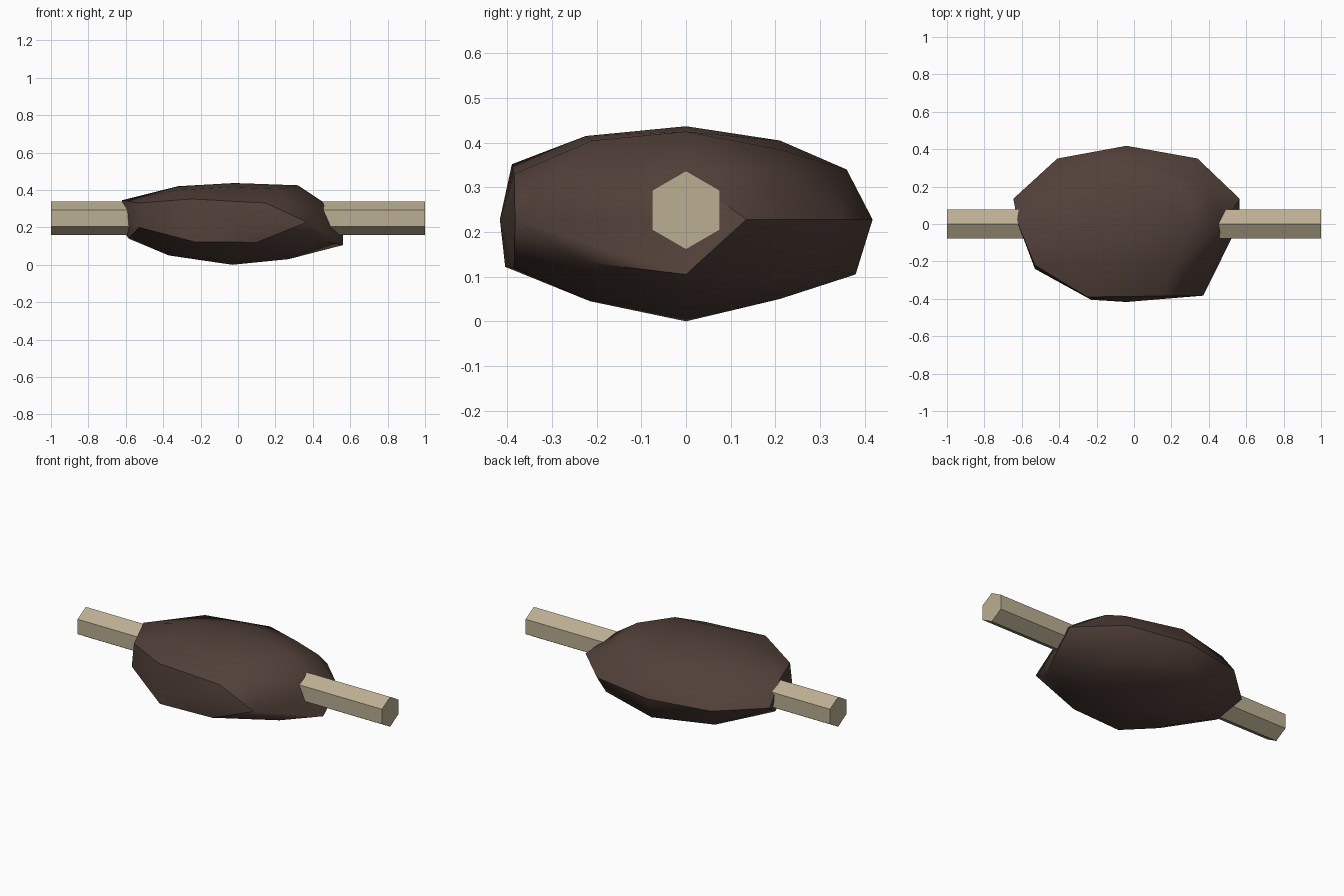
import bpy, bmesh, math

if "Cube" in bpy.data.objects:
    bpy.data.objects.remove(bpy.data.objects["Cube"])


def material(name, rgb):
    m = bpy.data.materials.new(name)
    m.diffuse_color = (*rgb, 1)
    m.use_nodes = True
    m.node_tree.nodes["Principled BSDF"].inputs["Base Color"].default_value = m.diffuse_color
    return m


def add_object(name, bm, mat):
    mesh = bpy.data.meshes.new(name)
    bmesh.ops.recalc_face_normals(bm, faces=bm.faces)
    bm.to_mesh(mesh)
    bm.free()
    mesh.materials.append(mat)
    ob = bpy.data.objects.new(name, mesh)
    bpy.context.collection.objects.link(ob)
    return ob


bone_mat = material("pale bone", (0.50, 0.43, 0.29))
meat_mat = material("roasted brown", (0.085, 0.052, 0.042))

# bone: hexagonal rod along x, corner pointing up
bm = bmesh.new()
ends = []
for x in (-1, 1):
    ends.append([bm.verts.new((x, 0.0885 * math.sin(i * math.pi / 3),
                               0.249 + 0.0885 * math.cos(i * math.pi / 3)))
                 for i in range(6)])
    bm.faces.new(ends[-1])
for i in range(6):
    j = (i + 1) % 6
    bm.faces.new((ends[0][i], ends[0][j], ends[1][j], ends[1][i]))
add_object("bone", bm, bone_mat)

# meat: lumpy faceted joint, hull of its main corners
corners = [
    # crown
    (-.32, 0, .42), (-.02, 0, .437), (.32, 0, .425), (-.05, .21, .405),
    (-.05, -.225, .415), (-.32, -.2, .40), (.24, .21, .385), (.22, -.21, .405),
    # shoulder
    (-.04, .36, .34), (-.25, -.39, .352), (.15, -.385, .33), (-.62, 0, .345),
    (.47, 0, .325), (.38, .22, .335), (-.53, -.22, .33), (-.4, .26, .35),
    # waist
    (-.04, .418, .228), (-.04, -.417, .228), (.34, .35, .228),
    (-.41, .35, .228), (-.645, .135, .228), (.565, .135, .228),
    (.37, -.383, .228), (-.53, -.24, .2), (-.61, 0, .22),
    # underside edge
    (-.04, .38, .105), (-.23, -.405, .122), (.56, 0, .105), (-.585, 0, .14),
    (.43, -.225, .132), (.1, -.385, .12), (.33, .28, .12), (-.38, .27, .11),
    # belly
    (-.37, 0, .05), (-.03, 0, 0), (.27, 0, .03), (0, .21, .05),
    (-.05, -.215, .045), (-.36, -.22, .1),
]
bm = bmesh.new()
for c in corners:
    bm.verts.new(c)
hull = bmesh.ops.convex_hull(bm, input=bm.verts)
loose = [v for v in bm.verts if not v.link_faces]
bmesh.ops.delete(bm, geom=loose, context='VERTS')
meat = add_object("meat", bm, meat_mat)
bpy.context.view_layer.objects.active = meat
meat.select_set(True)
bpy.ops.object.shade_smooth_by_angle(angle=math.radians(40))
